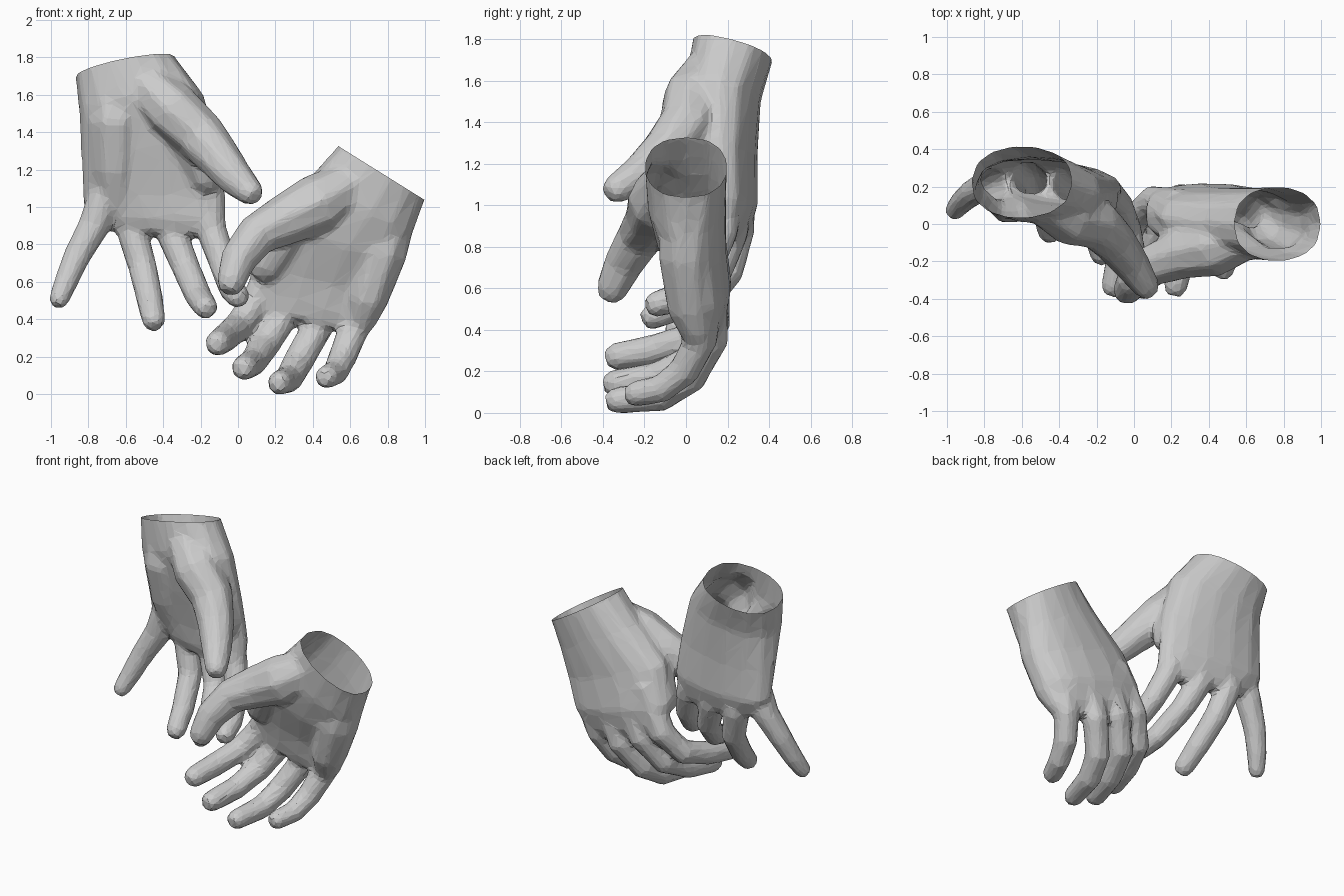
import bpy, bmesh, math
from mathutils import Vector as V


def bridge(bm, rings):
    # closed shell through a list of equal-sized point rings
    vs = [[bm.verts.new(p) for p in r] for r in rings]
    n = len(vs[0])
    faces = [bm.faces.new(vs[0]), bm.faces.new(vs[-1])]
    for a, b in zip(vs, vs[1:]):
        for i in range(n):
            j = (i + 1) % n
            faces.append(bm.faces.new((a[i], a[j], b[j], b[i])))
    bmesh.ops.recalc_face_normals(bm, faces=faces)


def tube(bm, pts, n=8):
    # finger or pad: rings along (x, y, z, radius) points with a rounded tip
    c = [V(p[:3]) for p in pts]
    r = [p[3] + 0.005 for p in pts]
    d = (c[-1] - c[-2]).normalized()
    c.append(c[-1] + d * r[-1] * 0.65)
    r.append(r[-1] * 0.65)
    rings = []
    for i, p in enumerate(c):
        t = (c[min(i + 1, len(c) - 1)] - c[max(i - 1, 0)]).normalized()
        u = (V((1, 0, 0)) - t * t.x).normalized()
        w = t.cross(u)
        rings.append([p + r[i] * (u * math.cos(a) + w * math.sin(a))
                      for a in [(k + 0.5) * math.tau / n for k in range(n)]])
    bridge(bm, rings)


def palm(bm, sections, axis, n=14):
    # palm: oval sections given by two side points and half thickness
    rings = []
    for left, right, b in sections:
        l, r = V(left), V(right)
        mid, half = (l + r) / 2, (r - l) / 2
        t = half.cross(axis).normalized() * b
        ring = []
        for k in range(n):
            co, si = math.cos(k * math.tau / n), math.sin(k * math.tau / n)
            ring.append(mid + half * co + t * math.copysign(abs(si) ** 0.8, si))
        rings.append(ring)
    bridge(bm, rings)


def hand(name, sections, tubes, cut_point, axis):
    axis = V(axis).normalized()
    # extend the wrist past the cut so the opening is clean
    l, r, b = sections[0]
    sections = [(V(l) + axis * 0.1, V(r) + axis * 0.1, b)] + sections
    bm = bmesh.new()
    palm(bm, sections, axis)
    for t in tubes:
        tube(bm, t)
    me = bpy.data.meshes.new(name)
    bm.to_mesh(me)
    bm.free()
    ob = bpy.data.objects.new(name, me)
    bpy.context.collection.objects.link(ob)
    # fuse the parts, soften the joins, reduce to facets
    m = ob.modifiers.new("fuse", 'REMESH')
    m.mode, m.voxel_size = 'VOXEL', 0.014
    m = ob.modifiers.new("soften", 'SMOOTH')
    m.factor, m.iterations = 0.5, 18
    m = ob.modifiers.new("facets", 'DECIMATE')
    m.ratio = 0.06
    dg = bpy.context.evaluated_depsgraph_get()
    done = bpy.data.meshes.new_from_object(ob.evaluated_get(dg))
    ob.modifiers.clear()
    ob.data = done
    # open wrist
    bm = bmesh.new()
    bm.from_mesh(done)
    bmesh.ops.bisect_plane(bm, geom=bm.verts[:] + bm.edges[:] + bm.faces[:],
                           plane_co=V(cut_point), plane_no=axis, clear_outer=True)
    for f in bm.faces:
        f.smooth = False
    bm.to_mesh(done)
    bm.free()


# upright hand on the left: four fingers, thumb, thumb web, heel pad
hand("left_side_hand", [
    ((-.87, .23, 1.69), (-.34, .22, 1.81), .20),
    ((-.85, .20, 1.50), (-.18, .16, 1.60), .185),
    ((-.84, .23, 1.25), (-.10, .16, 1.30), .15),
    ((-.83, .26, 1.03), (-.06, .18, 1.04), .125),
    ((-.74, .25, .92), (-.06, .16, .91), .10),
    ((-.66, .24, .86), (-.1, .16, .84), .07)],
    [[(-.68, .22, 1.15, .09), (-.77, .21, .9, .085), (-.86, .17, .74, .072),
      (-.92, .12, .6, .062), (-.96, .07, .50, .052)],
     [(-.58, .24, 1.15, .085), (-.57, .25, .88, .082), (-.51, .20, .68, .076),
      (-.47, .06, .5, .07), (-.45, -.05, .39, .062)],
     [(-.42, .23, 1.15, .085), (-.36, .22, .87, .082), (-.28, .15, .68, .075),
      (-.21, -.02, .52, .07), (-.17, -.17, .46, .062)],
     [(-.23, .2, 1.15, .085), (-.14, .17, .87, .08), (-.08, .10, .7, .074),
      (-.03, -.03, .56, .07), (0, -.15, .52, .062)],
     [(-.50, .12, 1.66, .12), (-.35, .04, 1.52, .15), (-.2, 0, 1.38, .135),
      (-.1, -.10, 1.26, .115), (-.01, -.22, 1.15, .095), (.07, -.34, 1.075, .07)],
     [(-.42, .12, 1.55, .12), (-.24, .09, 1.35, .12), (-.17, .12, 1.15, .09)],
     [(-.66, .19, 1.7, .13), (-.66, .14, 1.45, .14), (-.66, .18, 1.2, .12),
      (-.65, .23, 1.0, .09)]],
    (-.6, .22, 1.745), (-.2, .27, 1))

# slanted hand on the right, same parts
hand("right_side_hand", [
    ((.53, 0, 1.32), (1.0, 0, 1.04), .20),
    ((.37, .01, 1.15), (.93, 0, .85), .19),
    ((.14, .03, .94), (.87, .03, .68), .165),
    ((.06, .10, .70), (.79, .08, .50), .13),
    ((.07, .12, .56), (.72, .07, .38), .10),
    ((.08, .10, .46), (.67, .07, .31), .06)],
    [[(.25, .1, .8, .09), (.10, .12, .5, .085), (0, .03, .36, .08),
      (-.07, -.16, .30, .075), (-.11, -.34, .27, .067)],
     [(.38, .12, .72, .09), (.25, .13, .43, .085), (.14, .04, .26, .08),
      (.08, -.14, .17, .074), (.03, -.35, .14, .067)],
     [(.53, .11, .65, .09), (.42, .12, .35, .085), (.32, .02, .17, .08),
      (.27, -.12, .08, .074), (.22, -.34, .06, .064)],
     [(.68, .09, .6, .09), (.62, .07, .35, .082), (.56, -.01, .2, .075),
      (.52, -.12, .115, .068), (.47, -.25, .09, .062)],
     [(.62, -.06, 1.13, .12), (.43, -.12, 1.02, .16), (.25, -.16, .93, .135),
      (.10, -.22, .85, .112), (0, -.3, .72, .095), (-.04, -.36, .59, .075)],
     [(.45, 0, 1.03, .14), (.27, -.02, .87, .13), (.15, .04, .68, .1)],
     [(.84, .02, 1.05, .14), (.77, 0, .75, .135), (.69, .02, .5, .11),
      (.65, .06, .38, .08)]],
    (.77, 0, 1.18), (.53, 0, .85))
